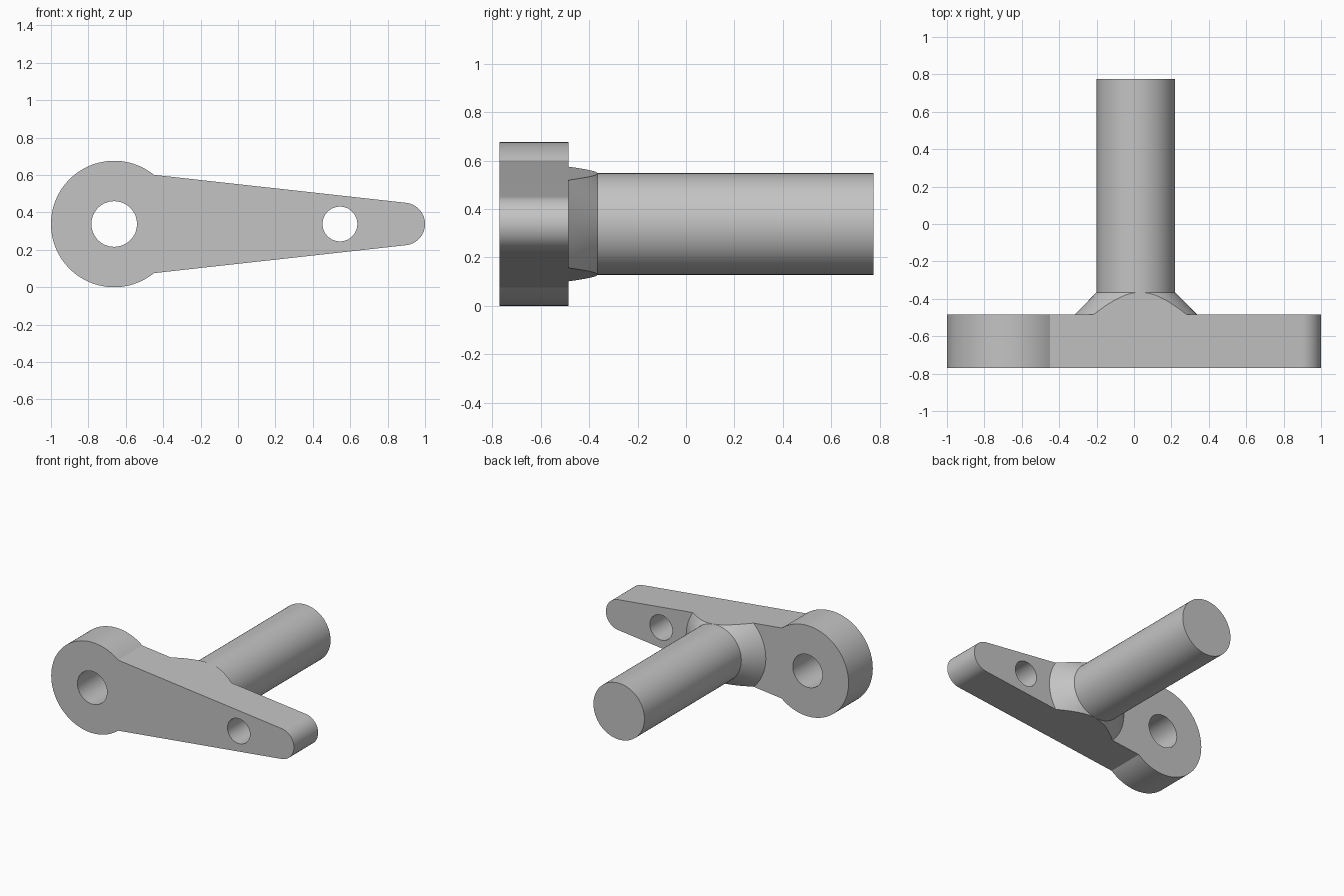
import bpy, bmesh
from math import sin, cos, atan2, pi, radians

cube = bpy.data.objects.get("Cube")
if cube:
    bpy.data.objects.remove(cube, do_unlink=True)

metal = bpy.data.materials.new("plain_grey")
metal.use_nodes = True
grey = (0.55, 0.55, 0.55, 1)
metal.diffuse_color = grey
metal.node_tree.nodes["Principled BSDF"].inputs["Base Color"].default_value = grey

AXIS_Z = 0.338
FRONT, BACK, COLLAR_END, SHAFT_END = -0.77, -0.485, -0.365, 0.775
SHAFT_X, SHAFT_R = 0.01, 0.21
BOSS_X, BOSS_R = -0.662, 0.338
TIP_X, TIP_R = 0.886, 0.114


def arc(cx, r, start, end, steps):
    angles = [start + (end - start) * i / steps for i in range(steps + 1)]
    return [(cx + r * cos(a), AXIS_Z + r * sin(a)) for a in angles]


def circle(cx, r, steps=96):
    return arc(cx, r, 0, 2 * pi, steps)[:-1]


def loft(name, near, far, y0, y1):
    """Closed solid between two matching xz outlines."""
    bm = bmesh.new()
    a = [bm.verts.new((x, y0, z)) for x, z in near]
    b = [bm.verts.new((x, y1, z)) for x, z in far]
    bm.faces.new(a)
    bm.faces.new(b[::-1])
    for i in range(len(a)):
        j = (i + 1) % len(a)
        bm.faces.new((a[j], a[i], b[i], b[j]))
    bmesh.ops.recalc_face_normals(bm, faces=bm.faces)
    mesh = bpy.data.meshes.new(name)
    bm.to_mesh(mesh)
    bm.free()
    mesh.materials.append(metal)
    obj = bpy.data.objects.new(name, mesh)
    bpy.context.collection.objects.link(obj)
    return obj


def activate(obj):
    bpy.ops.object.select_all(action='DESELECT')
    obj.select_set(True)
    bpy.context.view_layer.objects.active = obj


def combine(obj, cutter, operation):
    """Apply a boolean and discard its cutter."""
    cutter.hide_render = True
    mod = obj.modifiers.new("cut", 'BOOLEAN')
    mod.operation, mod.solver, mod.object = operation, 'EXACT', cutter
    activate(obj)
    bpy.ops.object.modifier_apply(modifier=mod.name)
    bpy.data.objects.remove(cutter, do_unlink=True)


# Lever outline: round boss, straight tapered flanks, rounded tip
joint = atan2(0.262, 0.212)
tip = radians(83.8)
outline = (arc(BOSS_X, BOSS_R, joint, 2 * pi - joint, 72)
           + arc(TIP_X, TIP_R, -tip, tip, 32))

# Lever arm with its two through holes
lever = loft("lever_arm", outline, outline, FRONT, BACK)
for x, r in ((BOSS_X, 0.122), (0.545, 0.093)):
    hole = circle(x, r, 64)
    combine(lever, loft("hole_cutter", hole, hole, FRONT - 0.1, BACK + 0.1), 'DIFFERENCE')

# Conical collar trimmed flush with the lever flanks
collar = loft("collar", circle(SHAFT_X, SHAFT_R + 0.118), circle(SHAFT_X, SHAFT_R),
              BACK, COLLAR_END)
combine(collar, loft("flank_cutter", outline, outline, FRONT, 0), 'INTERSECT')

# Round shaft
ring = circle(SHAFT_X, SHAFT_R)
shaft = loft("shaft", ring, ring, COLLAR_END, SHAFT_END)

for part in (lever, collar, shaft):
    activate(part)
    bpy.ops.object.shade_smooth_by_angle(angle=radians(20))
